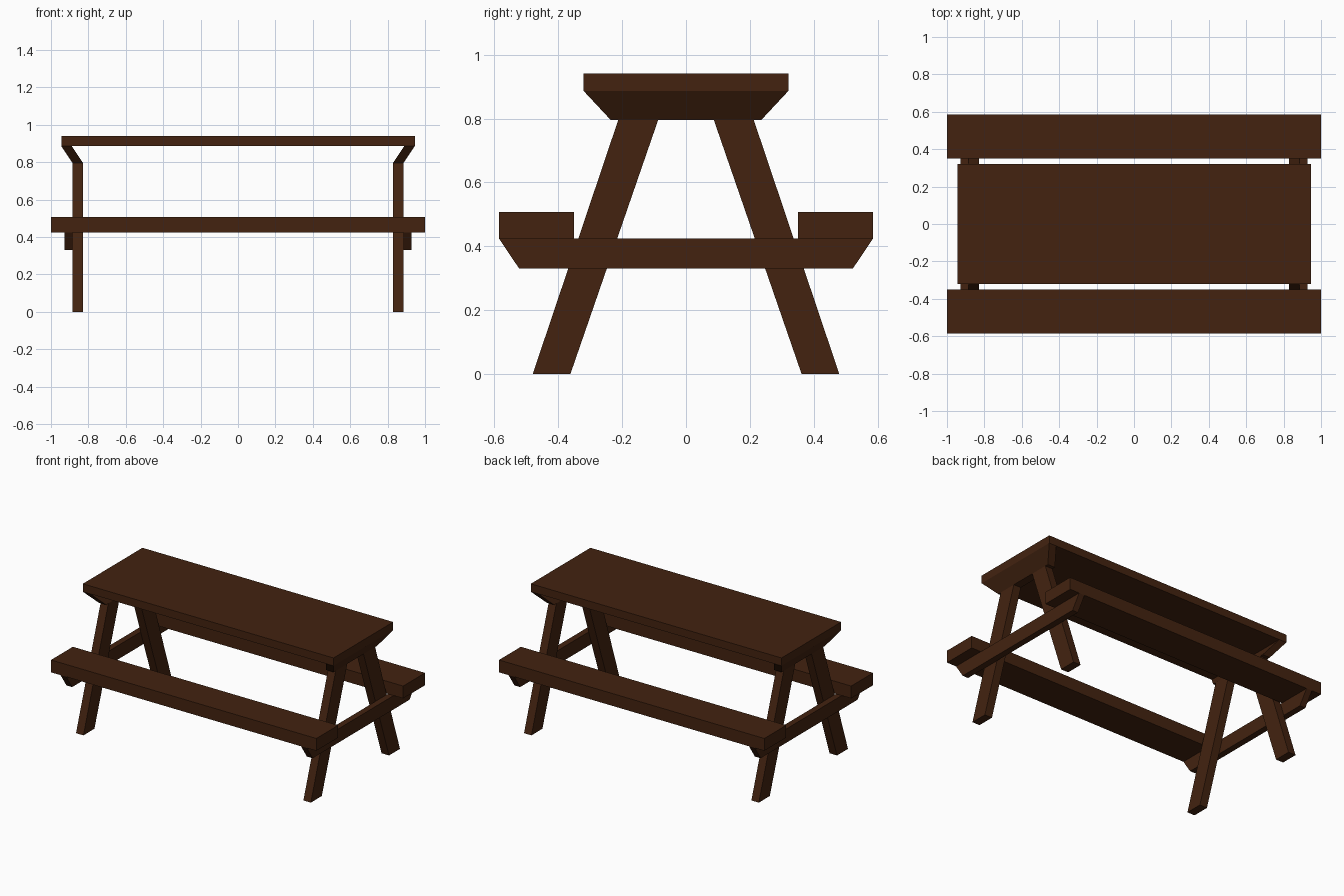
import bpy, bmesh

if "Cube" in bpy.data.objects:
    bpy.data.objects.remove(bpy.data.objects["Cube"])

wood = bpy.data.materials.new("dark brown wood")
wood.diffuse_color = (0.056, 0.0165, 0.005, 1)
wood.use_nodes = True
wood.node_tree.nodes["Principled BSDF"].inputs["Base Color"].default_value = wood.diffuse_color


def loft(name, ring_a, ring_b):
    """Closed solid between two matching four-point rings."""
    bm = bmesh.new()
    a = [bm.verts.new(p) for p in ring_a]
    b = [bm.verts.new(p) for p in ring_b]
    bm.faces.new(a)
    bm.faces.new(b)
    n = len(a)
    for i in range(n):
        j = (i + 1) % n
        bm.faces.new((a[i], a[j], b[j], b[i]))
    bmesh.ops.recalc_face_normals(bm, faces=bm.faces)
    me = bpy.data.meshes.new(name)
    bm.to_mesh(me)
    bm.free()
    me.materials.append(wood)
    ob = bpy.data.objects.new(name, me)
    bpy.context.collection.objects.link(ob)
    return ob


def slab(name, z0, z1, bottom, top):
    """Solid from a bottom rectangle to a top rectangle (x0, x1, y0, y1)."""
    def ring(r, z):
        x0, x1, y0, y1 = r
        return [(x0, y0, z), (x1, y0, z), (x1, y1, z), (x0, y1, z)]
    return loft(name, ring(bottom, z0), ring(top, z1))


def mirror(ob, x=False, y=False):
    m = ob.modifiers.new("mirror", 'MIRROR')
    m.use_axis = (x, y, False)
    m.use_mirror_merge = False


# table top
r = (-0.945, 0.945, -0.321, 0.321)
slab("table_top", 0.887, 0.941, r, r)

# bench seats
r = (-1.0, 1.0, 0.35, 0.585)
mirror(slab("bench_seat", 0.424, 0.508, r, r), y=True)

# splayed legs
mirror(slab("leg", 0.0, 0.796, (0.829, 0.885, 0.362, 0.48),
            (0.829, 0.885, 0.087, 0.212)), x=True, y=True)

# flared braces joining the leg tops to the table top
mirror(slab("top_brace", 0.796, 0.887, (0.829, 0.885, -0.236, 0.236),
            (0.889, 0.945, -0.321, 0.321)), x=True)

# cross beams carrying the seats, outside the legs
mirror(slab("seat_beam", 0.33, 0.424, (0.885, 0.928, -0.522, 0.522),
            (0.885, 0.928, -0.585, 0.585)), x=True)
